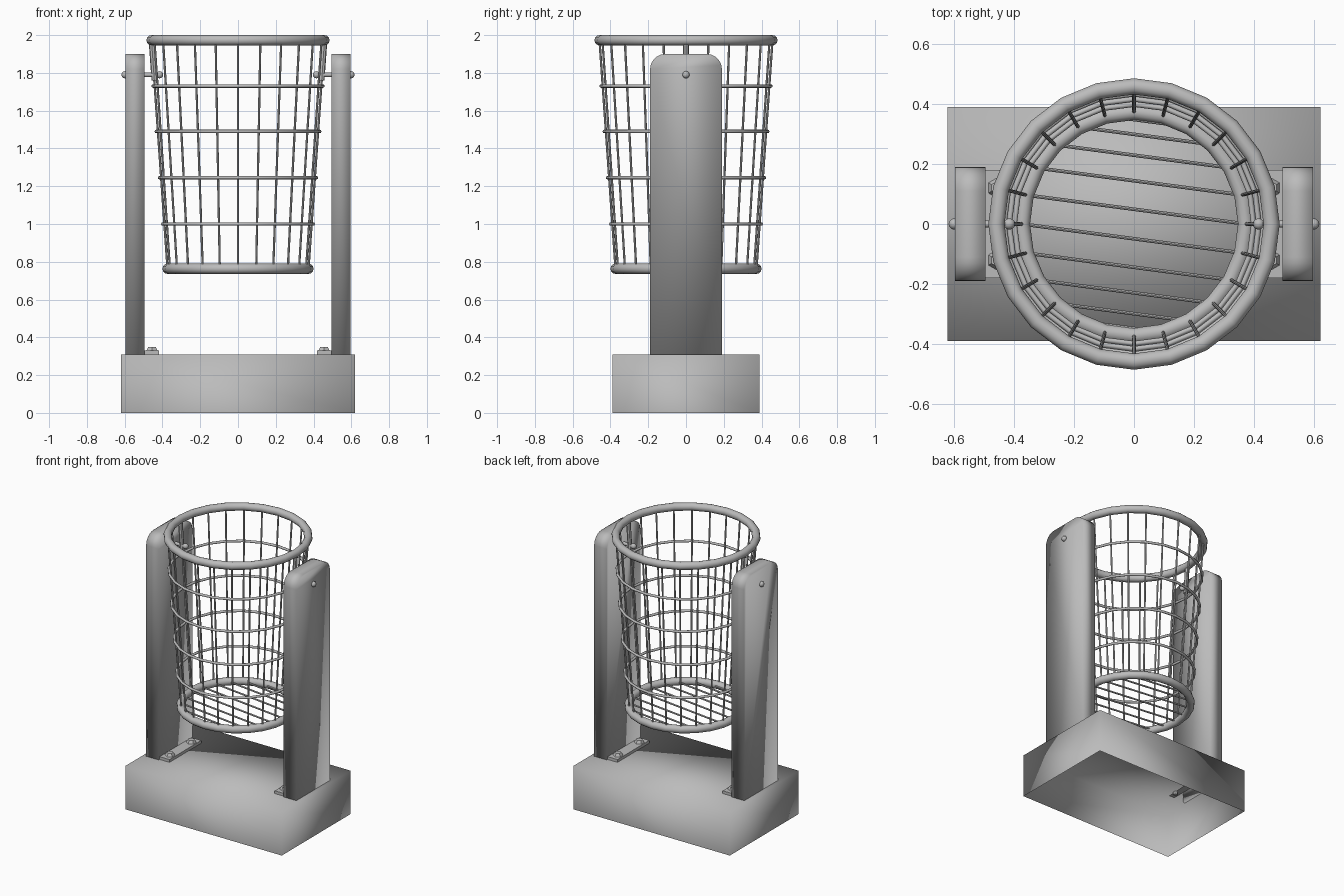
import bpy, bmesh, math
from mathutils import Vector, Matrix

if "Cube" in bpy.data.objects:
    bpy.data.objects.remove(bpy.data.objects["Cube"])

# One grey metal for everything
metal = bpy.data.materials.new("grey metal")
metal.use_nodes = True
GREY = (0.5, 0.5, 0.5, 1)
metal.diffuse_color = GREY
metal.node_tree.nodes["Principled BSDF"].inputs["Base Color"].default_value = GREY


def finish(name, bm, smooth_all=True):
    bmesh.ops.recalc_face_normals(bm, faces=bm.faces)
    me = bpy.data.meshes.new(name)
    bm.to_mesh(me)
    bm.free()
    me.materials.append(metal)
    ob = bpy.data.objects.new(name, me)
    bpy.context.collection.objects.link(ob)
    bpy.ops.object.select_all(action="DESELECT")
    ob.select_set(True)
    bpy.context.view_layer.objects.active = ob
    if smooth_all:
        bpy.ops.object.shade_smooth()
    else:
        bpy.ops.object.shade_smooth_by_angle(angle=math.radians(40))
    return ob


def add_box(bm, centre, size):
    m = Matrix.Translation(centre) @ Matrix.Diagonal((*size, 1))
    return bmesh.ops.create_cube(bm, size=1, matrix=m)["verts"]


def add_rod(bm, a, b, r1, r2=None, sides=8):
    a, b = Vector(a), Vector(b)
    d = b - a
    m = Matrix.Translation((a + b) / 2) @ d.to_track_quat("Z", "Y").to_matrix().to_4x4()
    bmesh.ops.create_cone(bm, cap_ends=True, segments=sides, radius1=r1,
                          radius2=r1 if r2 is None else r2, depth=d.length, matrix=m)


def add_ball(bm, centre, r):
    bmesh.ops.create_uvsphere(bm, u_segments=12, v_segments=8, radius=r,
                              matrix=Matrix.Translation(centre))


def polar(radius, angle, z):
    return Vector((radius * math.cos(angle), radius * math.sin(angle), z))


COUNT = 24
STEP = math.tau / COUNT
TOP_Z, LOW_Z, TOP_R, LOW_R = 1.973, 0.763, 0.458, 0.373


def wall_radius(z):
    return LOW_R + (TOP_R - LOW_R) * (z - LOW_Z) / (TOP_Z - LOW_Z)


def ring(name, z, major, minor, sides):
    bm = bmesh.new()
    loops = []
    for i in range(COUNT):
        loops.append([bm.verts.new(polar(major + minor * math.cos(t), i * STEP,
                                         z + minor * math.sin(t)))
                      for t in (math.tau * j / sides for j in range(sides))])
    for i in range(COUNT):
        p, q = loops[i], loops[(i + 1) % COUNT]
        for j in range(sides):
            k = (j + 1) % sides
            bm.faces.new((p[j], q[j], q[k], p[k]))
    finish(name, bm)


# Hollow base, open underneath
bm = bmesh.new()
add_box(bm, (0, 0, 0.155), (1.24, 0.78, 0.31))
bm.faces.ensure_lookup_table()
under = min(bm.faces, key=lambda f: f.calc_center_median().z)
bmesh.ops.delete(bm, geom=[under], context="FACES_ONLY")
finish("base", bm)

# Basket rims, hoops, upright wires and floor wires
ring("top_rim", TOP_Z, TOP_R, 0.027, 12)
ring("bottom_rim", LOW_Z, LOW_R, 0.027, 12)
for n, z in enumerate((1.0, 1.245, 1.49, 1.73)):
    ring(f"hoop_{n + 1}", z, wall_radius(z) + 0.009, 0.009, 8)

bm = bmesh.new()
for i in range(COUNT):
    add_rod(bm, polar(LOW_R, i * STEP, LOW_Z), polar(TOP_R, i * STEP, TOP_Z), 0.006)
finish("upright_wires", bm, False)

bm = bmesh.new()
for i in range(-6, 6):
    add_rod(bm, polar(LOW_R, i * STEP, LOW_Z), polar(LOW_R, (11 - i) * STEP, LOW_Z), 0.006)
finish("floor_wires", bm, False)

# Supports on both sides
for side, s in (("left", 1), ("right", -1)):
    # Post with rounded top corners
    bm = bmesh.new()
    outline = [(-0.19, 0.31), (0.19, 0.31)]
    for sign, start in ((1, 0), (-1, 90)):
        for j in range(7):
            t = math.radians(start + 15 * j)
            outline.append((sign * 0.11 + 0.08 * math.cos(t), 1.82 + 0.08 * math.sin(t)))
    face = bm.faces.new([bm.verts.new((s * 0.495, y, z)) for y, z in outline])
    out = bmesh.ops.extrude_face_region(bm, geom=[face])["geom"]
    bmesh.ops.translate(bm, vec=(s * 0.1, 0, 0),
                        verts=[v for v in out if isinstance(v, bmesh.types.BMVert)])
    finish(f"{side}_post", bm)

    # Foot plate with two bolts through the base
    bm = bmesh.new()
    add_box(bm, (s * 0.457, 0, 0.32), (0.08, 0.36, 0.02))
    for y in (-0.12, 0.12):
        add_rod(bm, (s * 0.455, y, 0.33), (s * 0.455, y, 0.35), 0.034, 0.022, 6)
        add_rod(bm, (s * 0.455, y, 0.29), (s * 0.455, y, 0.33), 0.015)
    finish(f"{side}_foot_plate", bm, False)

    # Pivot pin and basket hanger
    bm = bmesh.new()
    add_rod(bm, (s * 0.41, 0, 1.79), (s * 0.6, 0, 1.79), 0.012, sides=12)
    for x in (0.415, 0.598):
        add_ball(bm, (s * x, 0, 1.79), 0.019)
    add_rod(bm, (s * wall_radius(1.76), 0, 1.76), (s * TOP_R, 0, TOP_Z), 0.015)
    finish(f"{side}_pivot", bm, False)
